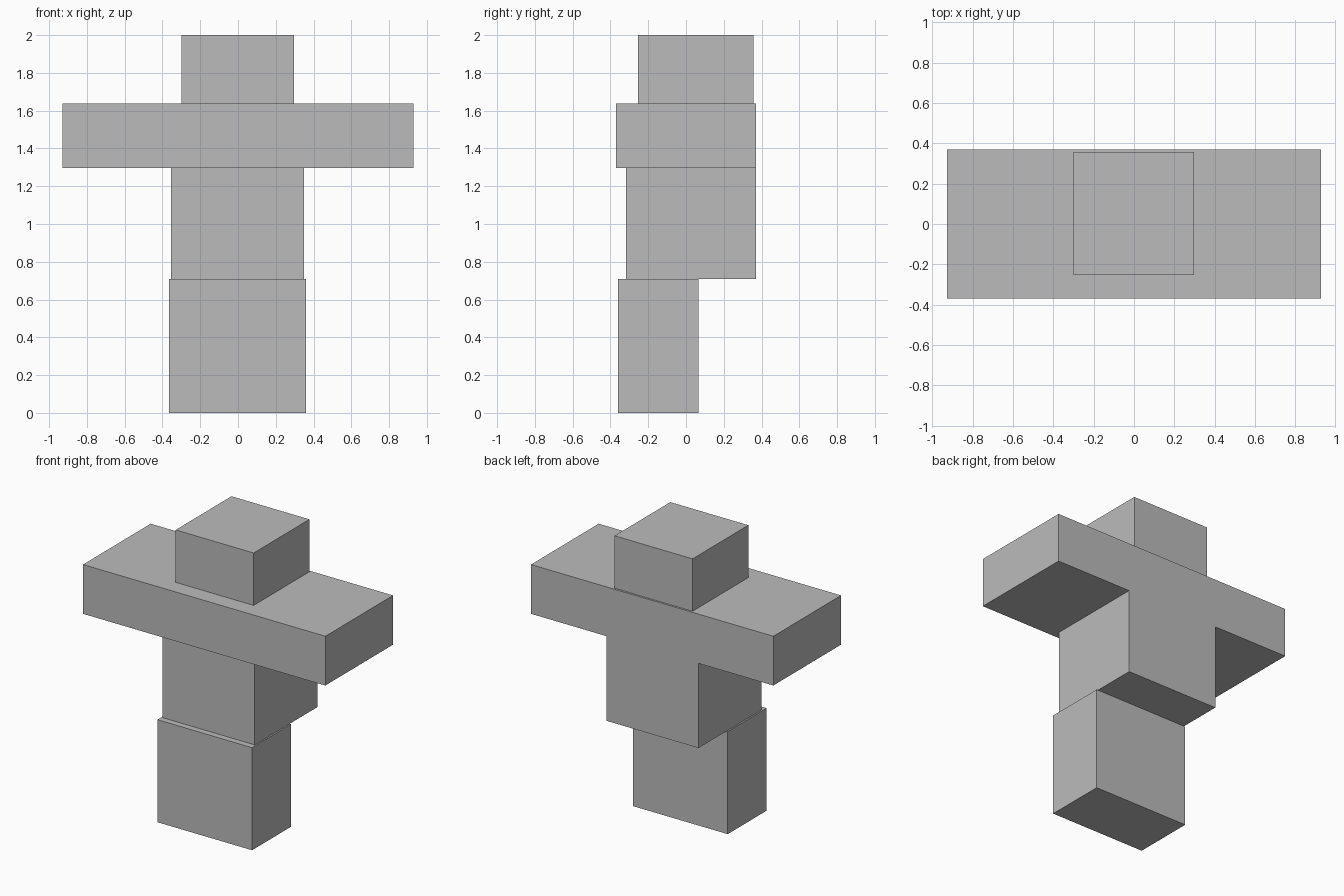
import bpy
from mathutils import Vector

cube = bpy.data.objects.get("Cube")
if cube:
    bpy.data.objects.remove(cube, do_unlink=True)

GREY = (0.5, 0.5, 0.5, 1.0)
grey = bpy.data.materials.new("plain grey")
grey.use_nodes = True
grey.diffuse_color = GREY
grey.node_tree.nodes["Principled BSDF"].inputs["Base Color"].default_value = GREY


def block(name, low, high):
    """Flat-faced box between two opposite corners."""
    low, high = Vector(low), Vector(high)
    bpy.ops.mesh.primitive_cube_add(size=1, location=(low + high) / 2)
    obj = bpy.context.object
    obj.name = name
    obj.scale = high - low
    bpy.ops.object.transform_apply(location=False, rotation=False, scale=True)
    obj.data.materials.append(grey)
    return obj


# Stacked body, from the ground up
block("legs", (-0.365, -0.36, 0), (0.36, 0.065, 0.71))
block("torso", (-0.355, -0.317, 0.71), (0.35, 0.37, 1.296))
block("arms", (-0.928, -0.37, 1.296), (0.928, 0.37, 1.637))
block("head", (-0.30, -0.253, 1.637), (0.297, 0.357, 2.0))
